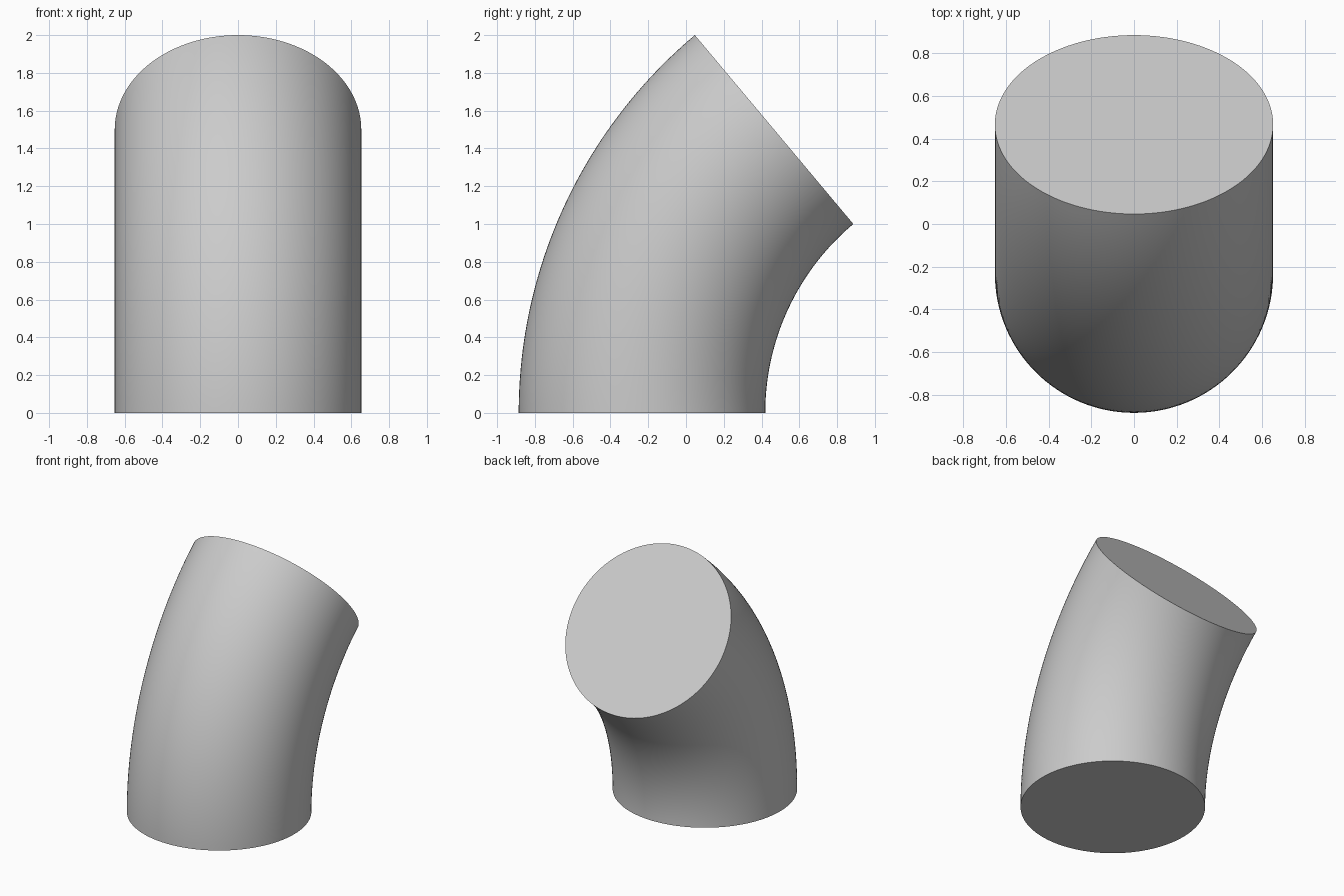
import bpy
import bmesh
from math import radians, sin
from mathutils import Matrix, Vector

cube = bpy.data.objects.get("Cube")
if cube:
    bpy.data.objects.remove(cube, do_unlink=True)

# Bend dimensions: the tube's outer side is twice as far from the axis as its inner side
ANGLE = radians(50)
OUTER = 2 / sin(ANGLE)
TUBE = OUTER / 4
AXIS_Y = 1.725
SIDES, STEPS = 128, 48

grey = bpy.data.materials.new("light grey")
grey.use_nodes = True
colour = (0.6, 0.6, 0.6, 1)
grey.diffuse_color = colour
grey.node_tree.nodes["Principled BSDF"].inputs["Base Color"].default_value = colour

# Solid elbow: a disc on the ground swept around a horizontal axis behind it
bm = bmesh.new()
disc = bmesh.ops.create_circle(
    bm, cap_ends=True, segments=SIDES, radius=TUBE,
    matrix=Matrix.Translation((0, AXIS_Y - OUTER + TUBE, 0)))
base = disc["verts"][0].link_faces[0]
bmesh.ops.spin(
    bm, geom=[base] + list(base.edges) + list(base.verts),
    cent=Vector((0, AXIS_Y, 0)), axis=Vector((-1, 0, 0)),
    angle=ANGLE, steps=STEPS, use_duplicate=False)

# Close the bottom if the sweep carried the disc away with it
bmesh.ops.holes_fill(bm, edges=[e for e in bm.edges if e.is_boundary], sides=0)
bmesh.ops.recalc_face_normals(bm, faces=bm.faces)

mesh = bpy.data.meshes.new("pipe_elbow")
bm.to_mesh(mesh)
bm.free()
mesh.materials.append(grey)
elbow = bpy.data.objects.new("pipe_elbow", mesh)
bpy.context.collection.objects.link(elbow)

# Smooth wall with sharp rims
bpy.ops.object.select_all(action='DESELECT')
elbow.select_set(True)
bpy.context.view_layer.objects.active = elbow
bpy.ops.object.shade_smooth_by_angle(angle=radians(30))
